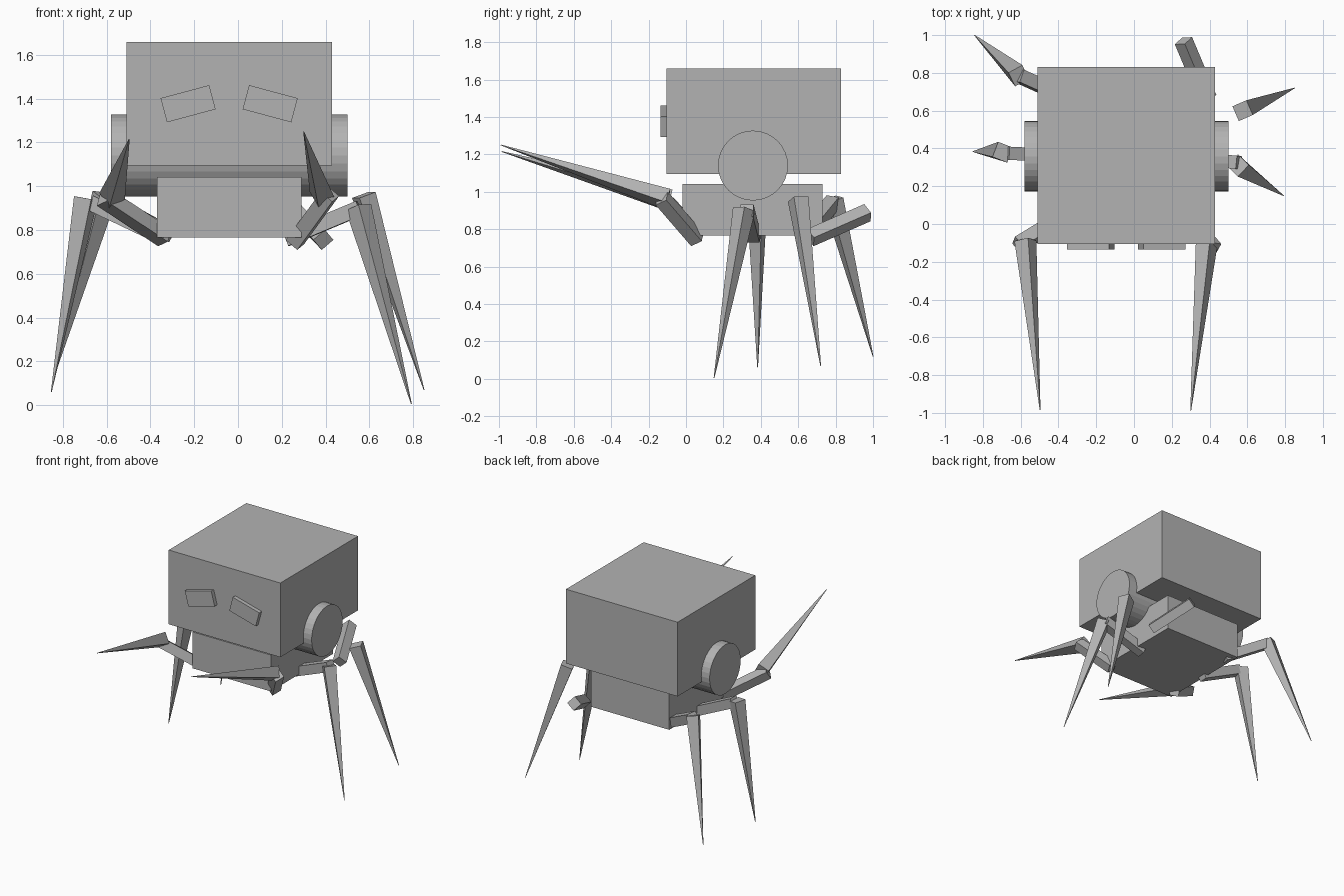
import bpy, bmesh, math
from mathutils import Vector, Matrix

if "Cube" in bpy.data.objects:
    bpy.data.objects.remove(bpy.data.objects["Cube"])

grey = bpy.data.materials.new("plain_grey")
grey.diffuse_color = (0.45, 0.45, 0.45, 1)
grey.use_nodes = True
grey.node_tree.nodes["Principled BSDF"].inputs["Base Color"].default_value = grey.diffuse_color


def finish(name, bm, matrix=Matrix()):
    bmesh.ops.recalc_face_normals(bm, faces=bm.faces[:])
    me = bpy.data.meshes.new(name)
    bm.to_mesh(me)
    bm.free()
    me.materials.append(grey)
    ob = bpy.data.objects.new(name, me)
    ob.matrix_world = matrix
    bpy.context.collection.objects.link(ob)
    return ob


def box(name, lo, hi, tilt=0):
    """Box between two corners, tilted about the y axis through its centre."""
    lo, hi = Vector(lo), Vector(hi)
    bm = bmesh.new()
    bmesh.ops.create_cube(bm, size=1)
    bmesh.ops.scale(bm, vec=hi - lo, verts=bm.verts)
    turn = Matrix.Rotation(math.radians(tilt), 4, 'Y')
    return finish(name, bm, Matrix.Translation((lo + hi) / 2) @ turn)


def limb(name, start, end, side, tip_side, roll=0):
    """Four-sided bar from start to end, square section, optionally pointed."""
    start, end = Vector(start), Vector(end)
    axis = end - start
    bm = bmesh.new()
    k = math.sqrt(0.5)
    bmesh.ops.create_cone(bm, cap_ends=True, segments=4, radius1=side * k,
                          radius2=tip_side * k, depth=axis.length,
                          matrix=Matrix.Rotation(math.radians(45 + roll), 4, 'Z'))
    turn = axis.to_track_quat('Z', 'Y').to_matrix().to_4x4()
    return finish(name, bm, Matrix.Translation((start + end) / 2) @ turn)


# Head and body blocks
box("head", (-0.51, -0.105, 1.095), (0.43, 0.83, 1.66))
box("body", (-0.37, -0.02, 0.765), (0.29, 0.73, 1.042))

# Slanted eye plates
for name, x, tilt in (("left_eye", -0.228, -15), ("right_eye", 0.147, 15)):
    box(name, (x - 0.115, -0.135, 1.32), (x + 0.115, -0.10, 1.434), tilt)

# Neck drum running sideways
bm = bmesh.new()
bmesh.ops.create_cone(bm, cap_ends=True, segments=32, radius1=0.187,
                      radius2=0.187, depth=1.08)
finish("neck_drum", bm, Matrix.Translation((-0.04, 0.358, 1.14))
       @ Matrix.Rotation(math.pi / 2, 4, 'Y'))

# Legs: hip, knee, upper roll, spike base, spike tip, spike roll
legs = {
    "front_left": ((-0.335, 0.06, 0.765), (-0.615, -0.11, 0.95), 20,
                   (-0.575, -0.09, 0.955), (-0.497, -0.985, 1.215), 30),
    "front_right": ((0.26, 0.06, 0.745), (0.42, -0.13, 0.965), 30,
                    (0.385, -0.10, 0.96), (0.30, -0.99, 1.25), 30),
    "middle_left": ((-0.34, 0.36, 0.765), (-0.675, 0.375, 0.925), 0,
                    (-0.695, 0.38, 0.945), (-0.853, 0.383, 0.06), 20),
    "middle_right": ((0.22, 0.36, 0.76), (0.555, 0.325, 0.90), 0,
                     (0.55, 0.31, 0.905), (0.792, 0.15, 0.005), 10),
    "back_left": ((-0.31, 0.65, 0.78), (-0.61, 0.785, 0.945), 10,
                  (-0.61, 0.785, 0.96), (-0.845, 1.0, 0.12), 20),
    "back_right": ((0.39, 0.665, 0.755), (0.262, 0.97, 0.888), 45,
                   (0.575, 0.60, 0.96), (0.85, 0.72, 0.07), 0),
}
for name, (hip, knee, roll, base, tip, spike_roll) in legs.items():
    limb(name + "_upper_leg", hip, knee, 0.07, 0.07, roll)
    limb(name + "_leg_spike", base, tip, 0.085, 0.003, spike_roll)
